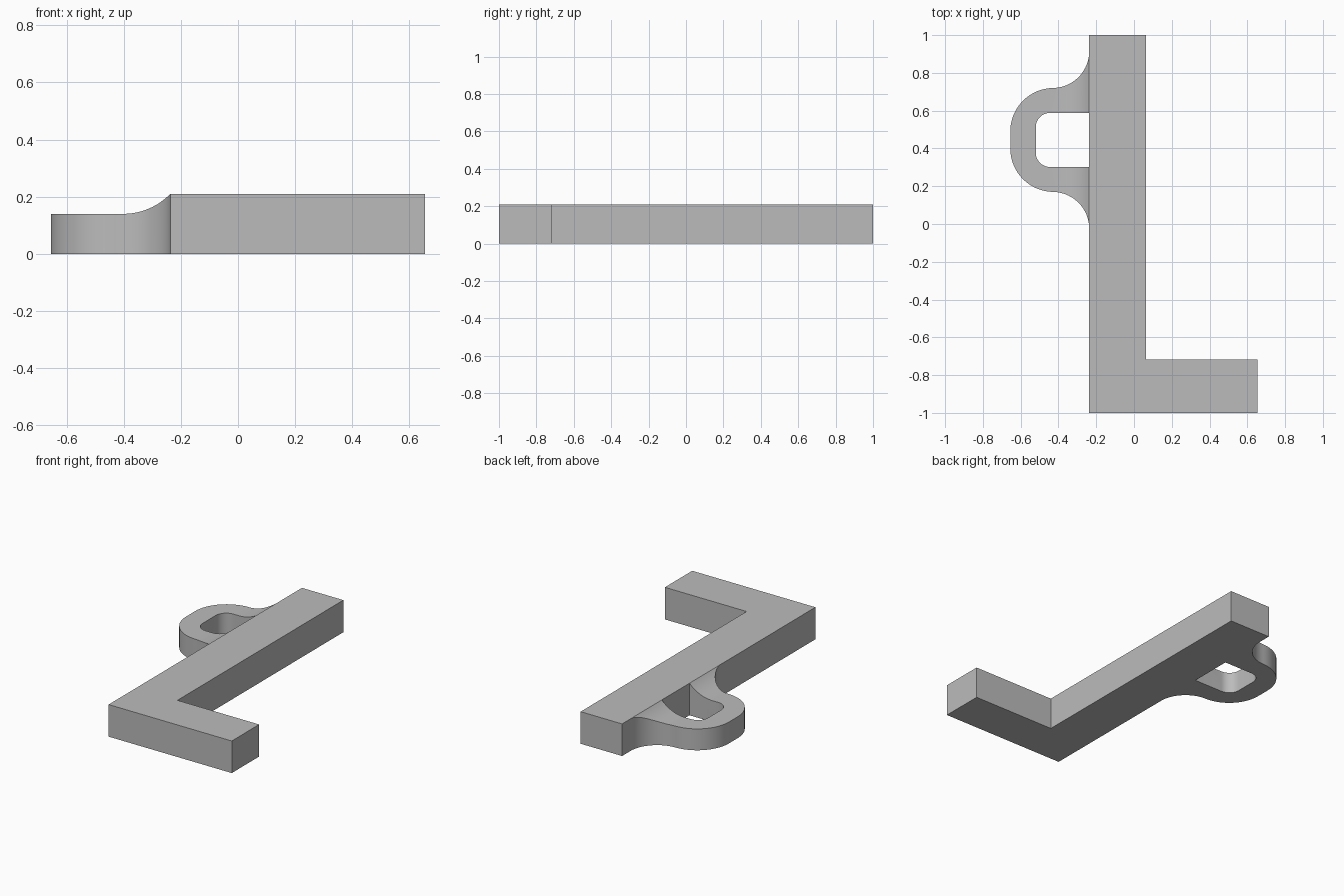
import bpy, bmesh, math
from mathutils import Vector

old = bpy.data.objects.get("Cube")
if old:
    bpy.data.objects.remove(old, do_unlink=True)

grey = bpy.data.materials.new("plain grey")
grey.use_nodes = True
COLOUR = (0.5, 0.5, 0.5, 1)
grey.diffuse_color = COLOUR
grey.node_tree.nodes["Principled BSDF"].inputs["Base Color"].default_value = COLOUR

HEIGHT, LOOP_H = 0.21, 0.14
BAR_LEFT, BAR_RIGHT, FOOT_END, FOOT_TOP = -0.237, 0.063, 0.655, -0.717
LOOP_Y = 0.445
ROOT = BAR_LEFT + 0.05   # loop ends are buried in the bar


def prism(name, points, direction):
    """Extrude a closed outline along a direction."""
    bm = bmesh.new()
    face = bm.faces.new([bm.verts.new(p) for p in points])
    ext = bmesh.ops.extrude_face_region(bm, geom=[face])
    moved = [g for g in ext["geom"] if isinstance(g, bmesh.types.BMVert)]
    bmesh.ops.translate(bm, verts=moved, vec=Vector(direction))
    bmesh.ops.recalc_face_normals(bm, faces=bm.faces)
    mesh = bpy.data.meshes.new(name)
    bm.to_mesh(mesh)
    bm.free()
    mesh.materials.append(grey)
    obj = bpy.data.objects.new(name, mesh)
    bpy.context.collection.objects.link(obj)
    return obj


def arc(cx, cy, r, start, end, n=20):
    angles = [math.radians(start + (end - start) * i / n) for i in range(n + 1)]
    return [(cx + r * math.cos(a), cy + r * math.sin(a)) for a in angles]


def combine(target, other, operation):
    mod = target.modifiers.new(operation.lower(), "BOOLEAN")
    mod.operation, mod.solver, mod.object = operation, "EXACT", other
    bpy.ops.object.select_all(action="DESELECT")
    bpy.context.view_layer.objects.active = target
    target.select_set(True)
    bpy.ops.object.modifier_apply(modifier=mod.name)
    bpy.data.objects.remove(other, do_unlink=True)


# L-shaped bar with foot
outline = [(BAR_LEFT, -1), (FOOT_END, -1), (FOOT_END, FOOT_TOP),
           (BAR_RIGHT, FOOT_TOP), (BAR_RIGHT, 1), (BAR_LEFT, 1)]
bar = prism("bar_with_foot", [(x, y, 0) for x, y in outline], (0, 0, HEIGHT))

# Side loop: half outlines mirrored about its centre line
outer = [(ROOT, 0.47)] + arc(BAR_LEFT - 0.195, 0.47, 0.195, 0, -90)
outer += arc(-0.425, 0.045, 0.23, 90, 180, 28)[1:]
inner = arc(-0.445, 0.068, 0.075, 180, 90, 12) + [(ROOT, 0.143)]


def mirrored(half):
    return [(x, -y) for x, y in reversed(half)]


ring = outer + mirrored(outer) + mirrored(inner)[:] + inner
loop = prism("side_loop", [(x, LOOP_Y + y, 0) for x, y in ring], (0, 0, HEIGHT))

# Trim the loop to its height, sweeping up to the bar's top edge
rise = HEIGHT - LOOP_H
run = 0.165
radius = (run ** 2 + rise ** 2) / (2 * rise)
sweep = math.degrees(math.asin(run / radius))
side = [(-0.8, -0.1), (-0.8, LOOP_H)]
side += arc(BAR_LEFT - run, LOOP_H + radius, radius, -90, -90 + sweep, 16)
side += [(ROOT + 0.1, LOOP_H), (ROOT + 0.1, -0.1)]
trim = prism("loop_trim", [(x, -0.3, z) for x, z in side], (0, 1.6, 0))
combine(loop, trim, "INTERSECT")
combine(bar, loop, "UNION")

bpy.ops.object.shade_smooth_by_angle(angle=math.radians(25))
